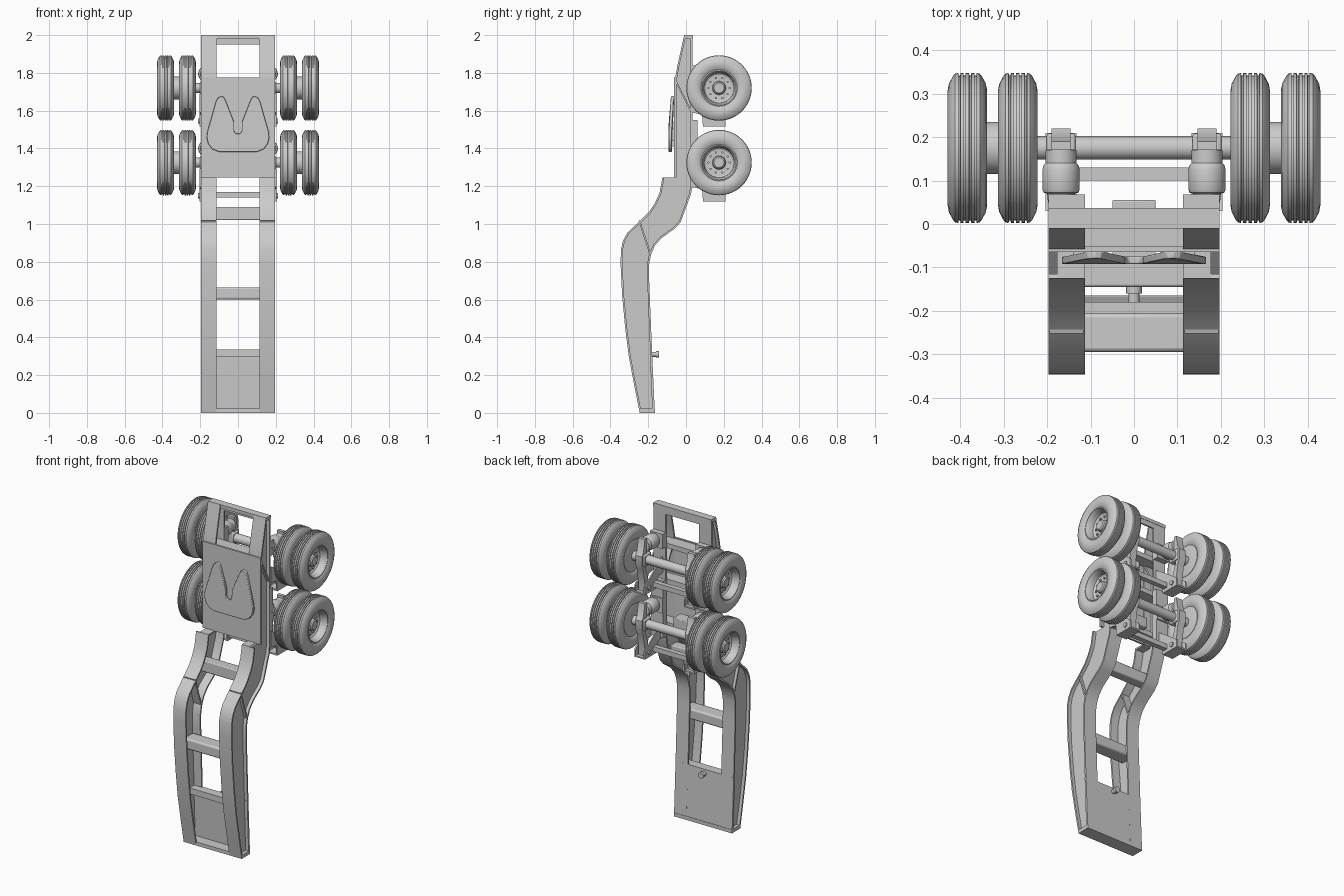
import bpy, bmesh, math
from mathutils import Vector

if "Cube" in bpy.data.objects:
    bpy.data.objects.remove(bpy.data.objects["Cube"])

PERM = {'x': lambda a, b, c: (c, a, b),   # profile (y, z) pushed along x
        'y': lambda a, b, c: (a, c, b)}   # profile (x, z) pushed along y


def finish(name, bm, mirror=False, bevel=0):
    bmesh.ops.recalc_face_normals(bm, faces=bm.faces)
    me = bpy.data.meshes.new(name)
    bm.to_mesh(me)
    bm.free()
    ob = bpy.data.objects.new(name, me)
    bpy.context.collection.objects.link(ob)
    if bevel:
        m = ob.modifiers.new("bevel", 'BEVEL')
        m.width, m.segments = bevel, 2
    if mirror:
        m = ob.modifiers.new("mirror", 'MIRROR')
        m.use_mirror_merge = False
    return ob


def extrude(name, pts, lo, hi, axis='x', mirror=False, bevel=0):
    bm = bmesh.new()
    a = [bm.verts.new(PERM[axis](p[0], p[1], lo)) for p in pts]
    b = [bm.verts.new(PERM[axis](p[0], p[1], hi)) for p in pts]
    bm.faces.new(a)
    bm.faces.new(b)
    for i in range(len(pts)):
        j = (i + 1) % len(pts)
        bm.faces.new((a[i], a[j], b[j], b[i]))
    return finish(name, bm, mirror, bevel)


def box(name, x, y, z, mirror=False, bevel=0):
    return extrude(name, [(y[0], z[0]), (y[1], z[0]), (y[1], z[1]), (y[0], z[1])],
                   x[0], x[1], 'x', mirror, bevel)


def strip(name, pts, t, lo, hi, mirror=True):
    # ribbon of thickness t to the right of the path
    off = []
    for i, p in enumerate(pts):
        d = (Vector(pts[min(i + 1, len(pts) - 1)]) - Vector(pts[max(i - 1, 0)])).normalized()
        off.append((p[0] + d.y * t, p[1] - d.x * t))
    return extrude(name, pts + off[::-1], lo, hi, 'x', mirror)


def lathe(name, prof, c, axis='x', n=48, mirror=False):
    # profile of (position along axis, radius); zero radius closes the end
    bm = bmesh.new()
    rings = []
    for s, r in prof:
        ring = []
        for k in range(n if r else 1):
            a = 2 * math.pi * k / n
            u, v = r * math.cos(a), r * math.sin(a)
            ring.append(bm.verts.new((s, c[1] + u, c[2] + v) if axis == 'x'
                                     else (c[0] + u, s, c[2] + v)))
        rings.append(ring)
    for p, q in zip(rings, rings[1:]):
        for k in range(n):
            j = (k + 1) % n
            f = [p[k % len(p)], p[j % len(p)], q[j % len(q)], q[k % len(q)]]
            bm.faces.new(list(dict.fromkeys(f)))
    return finish(name, bm, mirror)


# Side beams: front and back flanges with a web between
XI, XO = 0.113, 0.197
neck_front = [(-.245, 0), (-.277, .16), (-.303, .3), (-.322, .45), (-.338, .62), (-.346, .78),
              (-.345, .86), (-.334, .91), (-.31, .955), (-.24, 1.02), (-.195, 1.065),
              (-.165, 1.11), (-.14, 1.165), (-.125, 1.245)]
deck_front = [(-.06, 1.245), (-.06, 1.76), (-.045, 1.84), (-.01, 2)]
back = [(.035, 2), (.035, 1.22), (.027, 1.16), (-.028, 1.01), (-.06, .975), (-.13, .925),
        (-.165, .885), (-.185, .84), (-.195, .79), (-.195, .7), (-.18, .33), (-.165, 0)]
strip("neck_front_flange", neck_front, .01, XI, XO)
strip("deck_front_flange", deck_front, .01, XI, XO)
strip("back_flange", back, .01, XI, XO)
extrude("beam_web", neck_front + deck_front + back, .165, .177, mirror=True)
strip("neck_splice_rib", [(-.243, 1.02), (-.186, .845)], .009, XI + .003, XO - .003)
strip("deck_splice_rib", [(-.055, 1.77), (.03, 1.6)], .009, XI + .003, XO - .003)
box("neck_end_cap", (.113, .165), (-.125, -.06), (1.237, 1.247), mirror=True)

# Cross members
box("neck_end_plate", (-XO, XO), (-.246, -.164), (0, .022))
extrude("kingpin_plate", [(-.166, .005), (-.18, .335), (-.192, .335), (-.178, .005)], -XO, XO)
box("kingpin_plate_beam", (-XI - .05, XI + .05), (-.235, -.185), (.298, .335))
box("lower_cross_member", (-.165, .165), (-.295, -.205), (.6, .665), bevel=.01)
box("upper_cross_member", (-.165, .165), (-.145, -.085), (1.02, 1.09), bevel=.006)
box("end_beam_plate", (-XO, XO), (-.01, .037), (1.98, 2))
box("end_beam_lip", (-XO, XO), (.025, .035), (1.95, 1.99))
lathe("kingpin", [(-.18, 0), (-.18, .013), (-.16, .013), (-.16, .018), (-.143, .018), (-.143, 0)],
      (0, 0, .31), 'y', 24)

# Deck with cross beams
box("deck_plate", (-XO, XO), (-.064, -.052), (1.245, 1.775))
for z in (1.255, 1.52, 1.74):
    box("deck_cross_beam", (-.165, .165), (-.053, .025), (z, z + .03))
box("control_box", (-.05, .05), (-.02, .055), (1.275, 1.34), bevel=.004)

# Coupling plate with V slot
half = [(.012, 1.478), (.02, 1.49), (.021, 1.54), (.066, 1.655), (.075, 1.672), (.09, 1.677),
        (.107, 1.668), (.118, 1.645), (.162, 1.49), (.166, 1.46), (.158, 1.425), (.135, 1.395),
        (.1, 1.382)]
plate = half + [(-x, z) for x, z in reversed(half)]
top = extrude("coupling_plate", plate, -.092, -.075, 'y', bevel=.003)
for v in top.data.vertices:            # horns bend back toward the deck
    if v.co.z > 1.56:
        v.co.y += .012 * (v.co.z - 1.56) / .11
box("coupling_mount", (.06, .14), (-.08, -.06), (1.44, 1.54), mirror=True)
box("coupling_lock", (-.05, .05), (-.08, -.06), (1.41, 1.46))

# Running gear for each axle
Y = .175
tread = [(.012, .165), (.017, .171)]
for g in (.027, .039, .052, .064):     # circumferential grooves
    tread += [(g - .0025, .173), (g - .002, .167), (g + .002, .167), (g + .0025, .173)]
tread += [(.074, .171), (.079, .165)]
tire = [(.014, .092), (.008, .1), (.002, .115), (0, .132), (.003, .148)] + tread + \
       [(.088, .148), (.091, .132), (.089, .115), (.083, .1), (.077, .092)]

for label, zc in (("upper", 1.72), ("lower", 1.325)):
    c = (0, Y, zc)
    lathe(label + "_axle", [(-.345, 0), (-.345, .027), (.345, .027), (.345, 0)], c, n=32)
    # Dual tires
    for side, x0 in (("inner", .222), ("outer", .338)):
        lathe(f"{label}_{side}_tire", [(x0 + s, r) for s, r in tire] + [(x0 + .014, .092)],
              c, mirror=True)
    # Outer dished rim and hub
    lathe(label + "_outer_rim",
          [(.35, 0), (.35, .09), (.347, .096), (.42, .097), (.422, .091), (.414, .087),
           (.4, .082), (.378, .079), (.372, .07), (.37, .036), (.392, .033), (.398, .026), (.398, 0)],
          c, mirror=True)
    # Inner rim with closed brake drum
    lathe(label + "_inner_rim",
          [(.228, 0), (.228, .088), (.231, .096), (.3, .097), (.304, .09), (.294, .084),
           (.294, .06), (.352, .06), (.352, 0)], c, mirror=True)
    for k in range(10):
        a = 2 * math.pi * k / 10
        lathe(label + "_wheel_nut", [(.368, .006), (.38, .006), (.38, 0)],
              (0, Y + .056 * math.cos(a), zc + .056 * math.sin(a)), n=6, mirror=True)

    # Hanger bracket, split into two cheeks
    hanger = [(.03, -.13), (.03, -.03), (.09, -.07), (.2, -.15), (.21, -.16), (.21, -.205),
              (.09, -.205), (.085, -.14)]
    for x in (.132, .196):
        extrude(label + "_hanger", [(y, zc + z) for y, z in hanger], x, x + .008, mirror=True)
    box(label + "_hanger_base", (.132, .204), (.09, .21), (zc - .205, zc - .196), mirror=True)
    box(label + "_hanger_crossbar", (-.135, .135), (.1, .13), (zc - .185, zc - .155))
    lathe(label + "_pivot_bolt", [(.125, 0), (.125, .014), (.211, .014), (.211, 0)],
          (0, .17, zc - .175), n=16, mirror=True)
    # Trailing arm over the axle to the air spring
    arm = [(.15, -.195), (.15, -.15), (.185, -.05), (.17, .03), (.17, .125), (.19, .125),
           (.205, .05), (.22, .03), (.22, -.03), (.205, -.06), (.19, -.15), (.19, -.195)]
    extrude(label + "_trailing_arm", [(y, zc + z) for y, z in arm], .146, .19, mirror=True)
    box(label + "_axle_clamp", (.135, .201), (.142, .208), (zc - .035, zc + .035), mirror=True, bevel=.005)
    # Air spring
    lathe(label + "_air_spring",
          [(.05, 0), (.05, .03), (.07, .032), (.072, .04), (.08, .043), (.125, .043), (.135, .04),
           (.14, .036), (.17, .036), (.172, .03), (.172, 0)],
          (.168, 0, zc + .075), 'y', 32, mirror=True)
    box(label + "_spring_mount", (XI, XO), (.033, .068), (zc + .03, zc + .12), mirror=True)
box("suspension_rail", (XI, XO), (.033, .06), (1.2, 1.55), mirror=True)

bpy.ops.object.select_all(action='SELECT')
bpy.context.view_layer.objects.active = top
bpy.ops.object.shade_smooth_by_angle(angle=math.radians(30))
